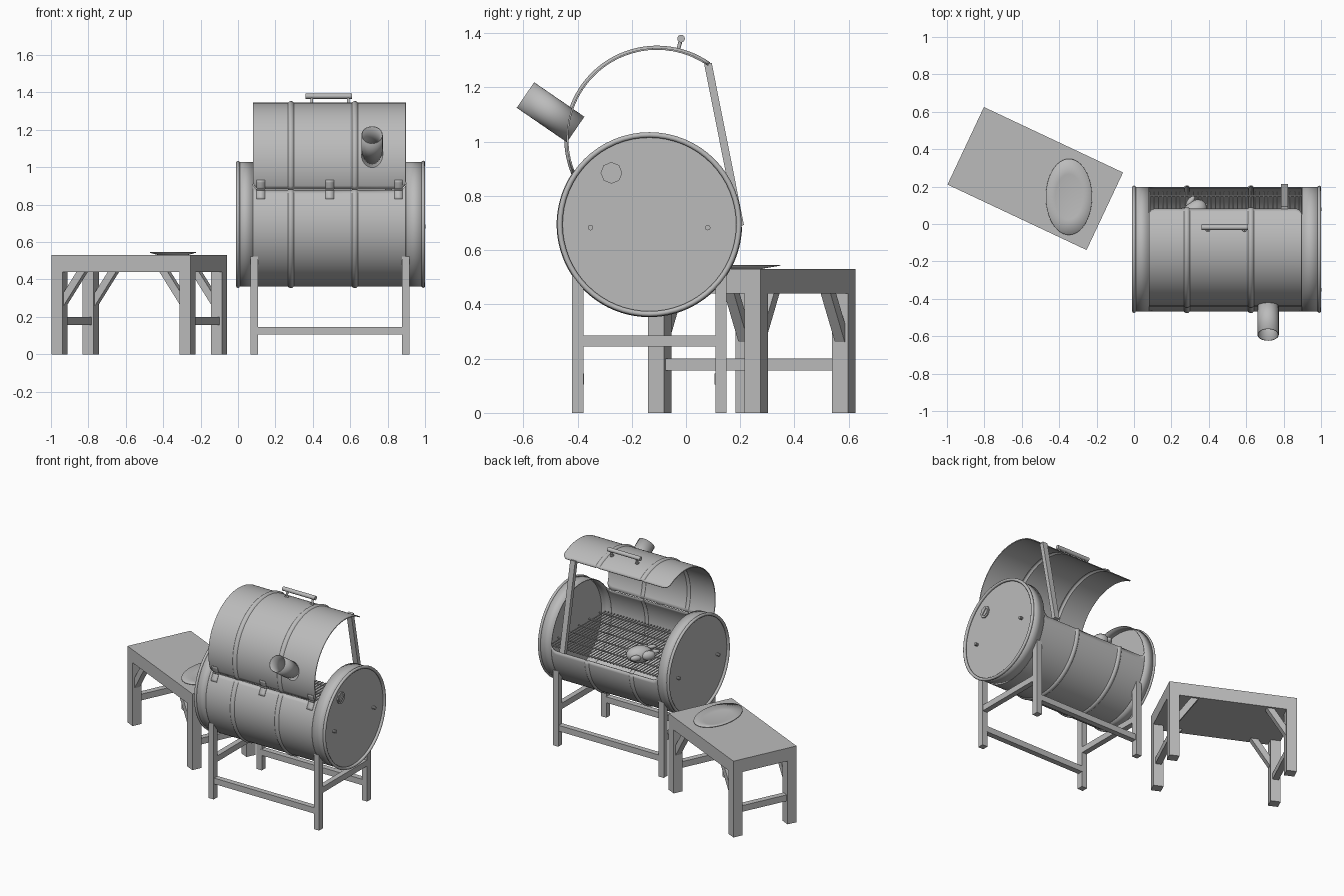
import bpy, bmesh, math
from mathutils import Matrix, Vector

if "Cube" in bpy.data.objects:
    bpy.data.objects.remove(bpy.data.objects["Cube"])

grey = bpy.data.materials.new("plain_grey")
grey.use_nodes = True
grey.diffuse_color = (0.5, 0.5, 0.5, 1)
grey.node_tree.nodes["Principled BSDF"].inputs["Base Color"].default_value = (0.5, 0.5, 0.5, 1)


def finish(name, bm, smooth=True, thick=0):
    mesh = bpy.data.meshes.new(name)
    bm.normal_update()
    bm.to_mesh(mesh)
    bm.free()
    mesh.materials.append(grey)
    if smooth:
        mesh.polygons.foreach_set("use_smooth", [True] * len(mesh.polygons))
        mesh.set_sharp_from_angle(angle=math.radians(35))
    ob = bpy.data.objects.new(name, mesh)
    bpy.context.collection.objects.link(ob)
    if thick:
        mod = ob.modifiers.new("thickness", "SOLIDIFY")
        mod.thickness = thick
        mod.offset = -1
    return ob


def box(name, lo, hi, mat=Matrix()):
    lo, hi = Vector(lo), Vector(hi)
    bm = bmesh.new()
    size = Matrix.Diagonal((*(hi - lo), 1))
    bmesh.ops.create_cube(bm, size=1, matrix=mat @ Matrix.Translation((lo + hi) / 2) @ size)
    return finish(name, bm, False)


def along(p, q):
    p, q = Vector(p), Vector(q)
    turn = (q - p).to_track_quat("Z", "Y").to_matrix().to_4x4()
    return Matrix.Translation((p + q) / 2) @ turn, (q - p).length


def beam(name, p, q, w, d, mat=Matrix()):
    place, length = along(p, q)
    bm = bmesh.new()
    bmesh.ops.create_cube(bm, size=1, matrix=mat @ place @ Matrix.Diagonal((w, d, length, 1)))
    return finish(name, bm, False)


def rod(name, p, q, r, sides=16, caps=True, thick=0):
    place, length = along(p, q)
    bm = bmesh.new()
    bmesh.ops.create_cone(bm, cap_ends=caps, segments=sides, radius1=r, radius2=r,
                          depth=length, matrix=place)
    return finish(name, bm, True, thick)


def shell(name, columns, centre, segs, thick=0.006):
    """Sheet around the x axis; each column is (x, radius, start angle, end angle)."""
    bm = bmesh.new()
    grid = []
    for x, r, a, b in columns:
        row = []
        for j in range(segs + 1):
            t = math.radians(a + (b - a) * j / segs)
            row.append(bm.verts.new((x, centre[0] + r * math.cos(t), centre[1] + r * math.sin(t))))
        grid.append(row)
    for c, d in zip(grid, grid[1:]):
        for j in range(segs):
            bm.faces.new((c[j], c[j + 1], d[j + 1], d[j]))
    bmesh.ops.remove_doubles(bm, verts=bm.verts, dist=0.00005)
    return finish(name, bm, True, thick)


# Drum and lid layout
DRUM, LID, R = (-0.135, 0.695), (-0.107, 1.012), 0.333
X0, X1, CORNER = 0.08, 0.897, 0.04
OPEN0, OPEN1 = -1.5, 146.5
LID0, LID1 = 55, 203
RIBS = (0.283, 0.625)


def radius(x):
    return R + sum(0.009 * max(0, 1 - ((x - c) / 0.016) ** 2) for c in RIBS)


def inset(x):
    d = min(x - X0, X1 - x, CORNER)
    return math.degrees((CORNER - math.sqrt(max(0, CORNER ** 2 - (CORNER - d) ** 2))) / R)


steps = [CORNER * (1 - math.cos(math.pi / 2 * i / 6)) for i in range(7)]
xs = [X0 + s for s in steps] + [X1 - s for s in steps]
xs += [c + 0.016 * i / 4 for c in RIBS for i in range(-4, 5)]
xs.sort()

# Drum wall with its opening, and the lid cut from it
shell("drum_wall", [(x, radius(x), OPEN1 - inset(x), 360 + OPEN0 + inset(x)) for x in xs], DRUM, 48)
shell("drum_collar_right", [(0.0, R, 0, 360), (X0, R, 0, 360)], DRUM, 64)
shell("drum_collar_left", [(X1, R, 0, 360), (0.99, R, 0, 360)], DRUM, 64)
shell("lid", [(x, radius(x), LID0 + inset(x), LID1 - inset(x)) for x in xs], LID, 40)

# Drum ends and rolled rims
for side, x, inner in (("right", 0.0, 0.014), ("left", 0.99, 0.976)):
    rod("drum_end_" + side, (inner - 0.004, *DRUM), (inner + 0.004, *DRUM), 0.332, 64)
    bpy.ops.mesh.primitive_torus_add(major_segments=64, minor_segments=10, major_radius=0.33,
                                     minor_radius=0.01, location=(x, *DRUM),
                                     rotation=(0, math.pi / 2, 0))
    rim = bpy.context.object
    rim.name = "rim_" + side
    rim.data.materials.append(grey)
    bpy.ops.object.shade_smooth()
    # Grate bolts
    out = -0.012 if side == "right" else 1.002
    for y in (-0.352, 0.08):
        rod("end_bolt_" + side, (inner, y, 0.683), (out, y, 0.683), 0.01, 10)

# Bung on the left end
rod("bung_ring", (0.978, -0.275, 0.885), (0.988, -0.275, 0.885), 0.04, 8)
rod("bung_cap", (0.978, -0.275, 0.885), (0.992, -0.275, 0.885), 0.028, 20)
beam("bung_grip", (0.992, -0.293, 0.867), (0.992, -0.257, 0.903), 0.01, 0.008)

# Strap hinges
for x in (0.122, 0.49, 0.858):
    w = 0.022
    shell("hinge_lower", [(x - w, R + 0.003, OPEN1, 156), (x + w, R + 0.003, OPEN1, 156)], DRUM, 4, 0.003)
    shell("hinge_upper", [(x - w, R + 0.003, 194, LID1), (x + w, R + 0.003, 194, LID1)], LID, 4, 0.003)
    rod("hinge_pin", (x - w, -0.416, 0.881), (x + w, -0.416, 0.881), 0.006, 10)

# Lid handle
rod("handle_grip", (0.36, -0.018, 1.38), (0.61, -0.018, 1.38), 0.014)
for x in (0.395, 0.59):
    rod("handle_post", (x, -0.031, 1.33), (x, -0.018, 1.38), 0.007, 12)
    rod("handle_foot", (x, -0.029, 1.336), (x, -0.027, 1.344), 0.013, 12)

# Open chimney and prop bar
rod("chimney", (0.717, -0.407, 1.045), (0.717, -0.592, 1.172), 0.057, 32, False, 0.004)
beam("lid_prop", (0.805, 0.081, 1.288), (0.805, 0.2, 0.69), 0.038, 0.028)

# Cooking grate
GZ = 0.7
for i in range(38):
    x = 0.06 + i * 0.0235
    rod("grate_bar", (x, -0.445, GZ), (x, 0.175, GZ), 0.004, 6)
for i in range(6):
    y = -0.42 + i * 0.114
    rod("grate_cross_rod", (0.03, y, GZ - 0.007), (0.96, y, GZ - 0.007), 0.005, 6)

# Roast bird: body, drumsticks and wings
bird = bmesh.new()
parts = [((0, 0, 0), (0.085, 0.06, 0.055))]
for s in (-1, 1):
    parts += [((-0.045, s * 0.05, 0.005), (0.045, 0.027, 0.032)),
              ((-0.09, s * 0.038, 0.022), (0.035, 0.013, 0.013)),
              ((0.04, s * 0.055, 0), (0.035, 0.017, 0.02))]
for pos, size in parts:
    place = Matrix.Translation((0.32, 0.055, 0.757)) @ Matrix.Rotation(0.9, 4, "Z")
    bmesh.ops.create_uvsphere(bird, u_segments=20, v_segments=12, radius=1,
                              matrix=place @ Matrix.Translation(pos) @ Matrix.Diagonal((*size, 1)))
finish("roast_bird", bird)

# Stand: legs with tops cut to meet the drum
LEGX = ((0.066, 0.107), (0.877, 0.917))
for x0, x1 in LEGX:
    for s in (-1, 1):
        leg = box("stand_leg", (x0, DRUM[0] + s * 0.264 - 0.021, 0),
                  (x1, DRUM[0] + s * 0.264 + 0.021, 0.525))
        for v in leg.data.vertices:
            if v.co.z > 0.1 and abs(v.co.y - DRUM[0]) < 0.264:
                v.co.z = 0.472
    box("stand_side_rail", (x0 + 0.002, -0.385, 0.245), (x1 - 0.002, 0.115, 0.286))
for y in (-0.395, 0.125):
    box("stand_long_rail", (0.1, y - 0.019, 0.105), (0.885, y + 0.019, 0.146))

# Side table, turned away from the drum
T = Matrix.Translation((-0.528, 0.243, 0)) @ Matrix.Rotation(math.radians(-25.2), 4, "Z")
HX, HY, LEG = 0.411, 0.229, 0.065
box("table_top", (-HX, -HY, 0.44), (HX, HY, 0.53), T)
for sx in (-1, 1):
    cx = sx * (HX - LEG / 2)
    box("table_end_rail", (cx - 0.02, LEG - HY - 0.01, 0.157), (cx + 0.02, HY - LEG + 0.01, 0.2), T)
    for sy in (-1, 1):
        cy = sy * (HY - LEG / 2)
        box("table_leg", (cx - LEG / 2, cy - LEG / 2, 0), (cx + LEG / 2, cy + LEG / 2, 0.45), T)
        beam("table_brace", (sx * (HX - 0.05), cy, 0.272), (sx * (HX - 0.176), cy, 0.455),
             0.04, 0.04, T)

# Shallow oval platter
dish = bmesh.new()
bmesh.ops.create_cone(dish, cap_ends=False, segments=48, radius1=0.6, radius2=1, depth=1,
                      matrix=Matrix.Translation((-0.348, 0.145, 0.539)) @ Matrix.Diagonal((0.123, 0.203, 0.014, 1)))
low = [v for v in dish.verts if v.co.z < 0.539]
bmesh.ops.contextual_create(dish, geom=low)
bmesh.ops.recalc_face_normals(dish, faces=dish.faces)
finish("platter", dish, True, 0.003)
